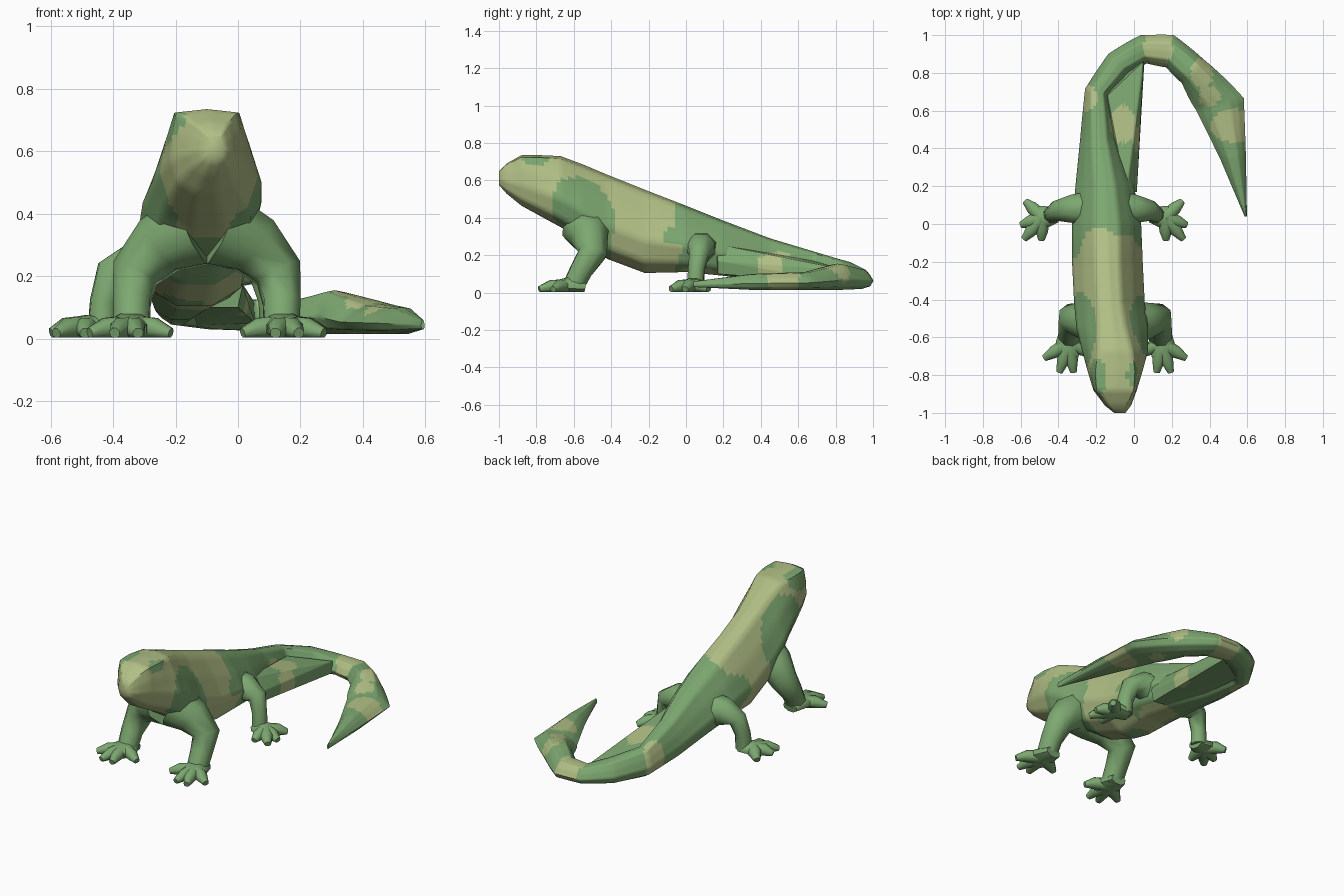
import bpy, bmesh, math
from mathutils import Vector


def material(name, rgb):
    m = bpy.data.materials.new(name)
    m.diffuse_color = (*rgb, 1)
    return m


GREEN = material("leaf_green", (0.205, 0.39, 0.165))
TAN = material("pale_tan_green", (0.44, 0.52, 0.235))

# Camouflage blotches: centre and radii of ellipsoids
GREEN_SPOTS = [
    ((0.10, -0.55, 0.42), (0.17, 0.19, 0.25)),    # right shoulder
    ((-0.31, -0.58, 0.46), (0.14, 0.22, 0.30)),   # left shoulder
    ((-0.11, -0.52, 0.24), (0.40, 0.13, 0.18)),   # chest
    ((-0.22, -0.82, 0.72), (0.08, 0.12, 0.09)),   # left brow
    ((0.03, -0.80, 0.74), (0.07, 0.09, 0.06)),    # right brow
    ((0.05, -0.03, 0.31), (0.12, 0.10, 0.06)),    # right hip
    ((-0.34, -0.05, 0.30), (0.12, 0.13, 0.12)),   # left hip
    ((-0.20, -0.20, 0.10), (0.10, 0.09, 0.05)),   # belly
]
TAN_SPOTS = [
    ((-0.06, 0.53, 0.20), (0.07, 0.10, 0.12)),
    ((0.04, 0.45, 0.15), (0.06, 0.07, 0.12)),
    ((-0.24, 0.66, 0.12), (0.07, 0.08, 0.14)),
    ((0.13, 0.96, 0.08), (0.08, 0.14, 0.14)),
    ((0.36, 0.80, 0.12), (0.06, 0.08, 0.10)),
    ((0.53, 0.52, 0.08), (0.13, 0.09, 0.10)),
    ((0.40, 0.68, 0.08), (0.06, 0.06, 0.10)),
    ((-0.12, 0.06, 0.10), (0.11, 0.12, 0.06)),
]


def inside(p, spots):
    return any(sum(((p[i] - c[i]) / r[i]) ** 2 for i in range(3)) < 1 for c, r in spots)


def skin(p):
    front = p.y < -0.04 + 0.02 * math.sin(p.x * 25)
    if front:
        return 0 if inside(p, GREEN_SPOTS) else 1
    return 1 if inside(p, TAN_SPOTS) else 0


def finish(bm, name, patterned=False):
    bmesh.ops.recalc_face_normals(bm, faces=bm.faces)
    if patterned:
        for f in bm.faces:
            f.material_index = skin(f.calc_center_median())
    me = bpy.data.meshes.new(name)
    bm.to_mesh(me)
    bm.free()
    me.materials.append(GREEN)
    me.materials.append(TAN)
    ob = bpy.data.objects.new(name, me)
    bpy.context.collection.objects.link(ob)
    bpy.context.view_layer.objects.active = ob
    ob.select_set(True)
    bpy.ops.object.shade_smooth_by_angle(angle=math.radians(58))
    ob.select_set(False)
    return ob


def loft(bm, rings):
    rows = [[bm.verts.new(p) for p in r] for r in rings]
    n = len(rows[0])
    for a, b in zip(rows, rows[1:]):
        for i in range(n):
            bm.faces.new((a[i], a[(i + 1) % n], b[(i + 1) % n], b[i]))
    bm.faces.new(rows[0])
    bm.faces.new(rows[-1])


def hull(bm, pts):
    vs = [bm.verts.new(p) for p in pts]
    bmesh.ops.convex_hull(bm, input=vs)


def body_ring(x, y, hw, zb, zt, heading, t):
    a = math.radians(heading)
    side = [(t, 0.96), ((t + 1) / 2 + 0.04, 0.7), (1, 0.4), (0.8, 0.13), (0.3, 0)]
    prof = [(0, 1)] + side + [(-u, v) for u, v in reversed(side)]
    pts = [Vector((x + u * hw * math.sin(a), y - u * hw * math.cos(a), zb + v * (zt - zb)))
           for u, v in prof]
    out = []
    for p, q in zip(pts, pts[1:] + pts[:1]):
        out += [p.lerp(q, k / 4) for k in range(4)]
    return out


# Body from snout to tail tip: x, y, half width, bottom, top, heading, flatness of top
STATIONS = [
    (-0.075, -1.00, 0.03, 0.575, 0.65, 90, 0.7),
    (-0.085, -0.96, 0.07, 0.53, 0.69, 90, 0.7),
    (-0.10, -0.88, 0.115, 0.465, 0.735, 90, 0.85),
    (-0.10, -0.78, 0.145, 0.41, 0.735, 90, 0.72),
    (-0.10, -0.67, 0.175, 0.35, 0.73, 90, 0.5),
    (-0.115, -0.55, 0.19, 0.27, 0.685, 90, 0.36),
    (-0.13, -0.42, 0.187, 0.18, 0.63, 90, 0.33),
    (-0.14, -0.22, 0.187, 0.105, 0.55, 90, 0.33),
    (-0.145, 0.0, 0.183, 0.11, 0.465, 90, 0.35),
    (-0.155, 0.2, 0.155, 0.09, 0.385, 90, 0.35),
    (-0.185, 0.45, 0.10, 0.06, 0.29, 90, 0.4),
    (-0.195, 0.70, 0.066, 0.045, 0.215, 76, 0.5),
    (-0.08, 0.85, 0.075, 0.03, 0.17, 48, 0.5),
    (0.05, 0.925, 0.076, 0.025, 0.125, 12, 0.5),
    (0.19, 0.915, 0.088, 0.02, 0.125, -12, 0.5),
    (0.31, 0.81, 0.085, 0.015, 0.155, -42, 0.5),
    (0.455, 0.635, 0.13, 0.015, 0.11, -76, 0.4),
    (0.525, 0.35, 0.068, 0.015, 0.10, -83, 0.4),
    (0.592, 0.04, 0.006, 0.03, 0.06, -83, 0.4),
]
rings = []
for s, e in zip(STATIONS, STATIONS[1:]):
    steps = max(1, round(math.dist(s[:2], e[:2]) / 0.02))
    for k in range(steps):
        rings.append(body_ring(*[a + (b - a) * k / steps for a, b in zip(s, e)]))
rings.append(body_ring(*STATIONS[-1]))
bm = bmesh.new()
loft(bm, rings)
finish(bm, "body_and_tail", True)

# Wide web filling the inside of the tail base
bm = bmesh.new()
hull(bm, [(-0.04, 0.16, 0.26), (0.015, 0.17, 0.17), (0.0, 0.17, 0.1), (0.055, 0.86, 0.05),
          (0.05, 0.86, 0.12), (-0.14, 0.68, 0.17), (-0.15, 0.2, 0.1), (-0.13, 0.75, 0.04)])
bmesh.ops.triangulate(bm, faces=bm.faces)
bmesh.ops.subdivide_edges(bm, edges=bm.edges, cuts=15, use_grid_fill=True)
finish(bm, "tail_web", True)


def tube(bm, pts, n=8, flat=1.0):
    """Tube through (x, y, z, radius) points; flat squashes it vertically."""
    vs = [Vector(p[:3]) for p in pts]
    rings = []
    for i, (c, p) in enumerate(zip(vs, pts)):
        d = (vs[min(i + 1, len(vs) - 1)] - vs[max(i - 1, 0)]).normalized()
        ref = Vector((0, 0, 1)) if abs(d.z) < 0.8 else Vector((0, 1, 0))
        if i == 0:
            u = d.cross(ref).normalized()
        else:  # carry the frame along so the tube does not twist
            u = (u - d * u.dot(d)).normalized()
        w = u.cross(d)
        ring = []
        for k in range(n):
            a = math.tau * (k + 0.5) / n
            off = (u * math.cos(a) + w * math.sin(a)) * p[3]
            off.z *= flat
            q = c + off
            q.z = max(q.z, 0.003)
            ring.append(q)
        rings.append(ring)
    loft(bm, rings)


def limb(name, bones, palm, toes, mirror_x):
    """Leg, palm and toes on the right, and their mirror about x = mirror_x."""
    for side in ("right", "left"):
        f = (lambda p: p) if side == "right" else (lambda p: (2 * mirror_x - p[0], *p[1:]))
        bm = bmesh.new()
        tube(bm, [f(p) for p in bones])
        finish(bm, f"{side}_{name}_leg")
        bm = bmesh.new()
        tube(bm, [f(p) for p in palm], flat=0.6)
        c = Vector(palm[1][:3])
        for tx, ty in toes:
            tip = Vector((tx, ty, 0.015))
            mid = c.lerp(tip, 0.6)
            tube(bm, [f(p) for p in ((c.x, c.y, 0.035, 0.042), (mid.x, mid.y, 0.033, 0.036),
                                     (tip.x, tip.y, 0.017, 0.018))], n=8)
        finish(bm, f"{side}_{name}_foot")


limb("front",
     [(-0.06, -0.54, 0.35, 0.13), (0.05, -0.515, 0.30, 0.105), (0.13, -0.50, 0.21, 0.08),
      (0.14, -0.56, 0.12, 0.064), (0.14, -0.605, 0.03, 0.06)],
     [(0.14, -0.54, 0.03, 0.05), (0.145, -0.63, 0.04, 0.075), (0.15, -0.70, 0.03, 0.06)],
     [(0.015, -0.69), (0.12, -0.785), (0.195, -0.785), (0.275, -0.71)], -0.10)

limb("hind",
     [(-0.08, 0.08, 0.23, 0.10), (0.01, 0.08, 0.24, 0.08), (0.085, 0.07, 0.21, 0.056),
      (0.11, 0.055, 0.12, 0.046), (0.115, 0.05, 0.03, 0.048)],
     [(0.09, 0.05, 0.03, 0.045), (0.165, 0.035, 0.038, 0.068), (0.21, 0.02, 0.03, 0.05)],
     [(0.255, 0.12), (0.278, -0.005), (0.262, -0.08), (0.17, -0.085)], -0.16)
